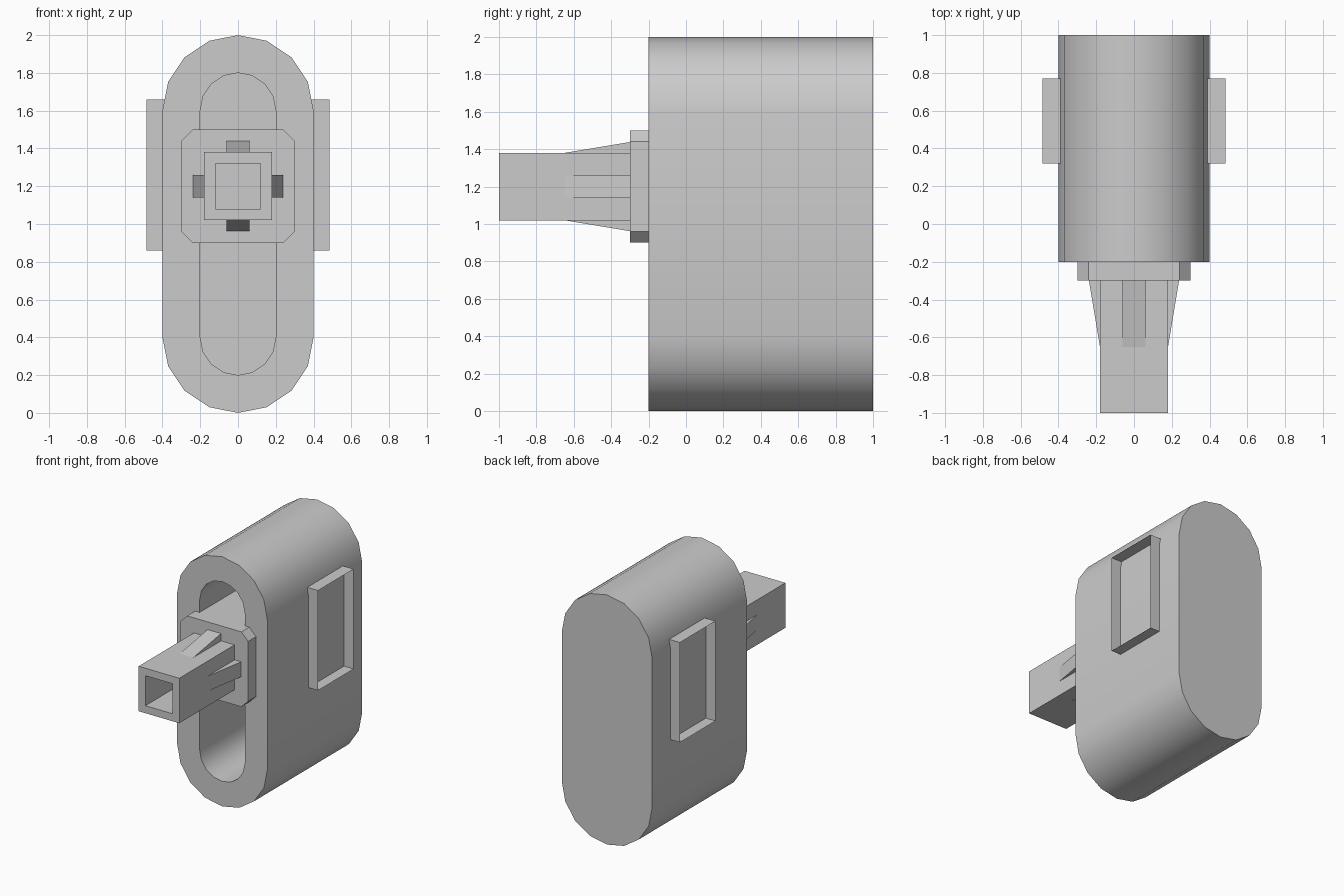
import bpy, math

if "Cube" in bpy.data.objects:
    bpy.data.objects.remove(bpy.data.objects["Cube"])


def make(name, verts, faces, smooth=False):
    mesh = bpy.data.meshes.new(name)
    mesh.from_pydata(verts, [], faces)
    mesh.update()
    ob = bpy.data.objects.new(name, mesh)
    bpy.context.collection.objects.link(ob)
    if smooth:
        bpy.context.view_layer.objects.active = ob
        ob.select_set(True)
        bpy.ops.object.shade_smooth_by_angle(angle=math.radians(35))
        ob.select_set(False)
    return ob


def stadium(r, z0, z1, n=8):
    """Counter-clockwise (seen from the front) slot outline in x, z."""
    pts = [(r * math.cos(math.pi * i / n), z1 - r + r * math.sin(math.pi * i / n)) for i in range(n + 1)]
    return pts + [(-x, z0 + z1 - z) for x, z in pts]


def rect(r, zc):
    return [(r, zc - r), (r, zc + r), (-r, zc + r), (-r, zc - r)]


def pocketed(name, outer, inner, y0, y1, y_floor, smooth=False):
    """Solid extruded along y with a blind pocket in its front face."""
    n = len(outer)
    verts = []
    for loop, y in ((outer, y1), (outer, y0), (inner, y0), (inner, y_floor)):
        verts += [(x, y, z) for x, z in loop]
    faces = []
    for k in range(3):
        for i in range(n):
            j = (i + 1) % n
            faces.append((k * n + i, k * n + j, (k + 1) * n + j, (k + 1) * n + i))
    faces.append(tuple(reversed(range(n))))
    faces.append(tuple(range(3 * n, 4 * n)))
    return make(name, verts, faces, smooth)


def prism(name, loop, y0, y1):
    n = len(loop)
    verts = [(x, y, z) for y in (y0, y1) for x, z in loop]
    faces = [(i, i + n, (i + 1) % n + n, (i + 1) % n) for i in range(n)]
    faces += [tuple(range(n)), tuple(reversed(range(n, 2 * n)))]
    return make(name, verts, faces)


ZC = 1.2

# Rounded body with a deep slot in the front
pocketed("body", stadium(0.4, 0, 2), stadium(0.2, 0.2, 1.8), -0.2, 1.0, 0.8, True)

# Chamfered mounting block running back into the slot
a, b = 0.3, 0.24
octagon = [(a, -b), (a, b), (b, a), (-b, a), (-a, b), (-a, -b), (-b, -a), (b, -a)]
prism("mounting_block", [(x, ZC + z) for x, z in octagon], -0.3, 0.8)

# Hollow square barrel
pocketed("barrel", rect(0.18, ZC), rect(0.12, ZC), -1.0, -0.3, -0.3)

# Four tapered ribs around the barrel
for k, side in enumerate(("right", "top", "left", "bottom")):
    c, s = round(math.cos(k * math.pi / 2)), round(math.sin(k * math.pi / 2))
    wedge = [(r, y, t) for t in (-0.06, 0.06)
             for r, y in ((0.17, -0.65), (0.18, -0.65), (0.24, -0.29), (0.17, -0.29))]
    verts = [(r * c - t * s, y, ZC + r * s + t * c) for r, y, t in wedge]
    make("rib_" + side, verts, [(3, 2, 1, 0), (4, 5, 6, 7), (0, 1, 5, 4),
                                (1, 2, 6, 5), (2, 3, 7, 6), (3, 0, 4, 7)])

# Thin open rims on both flanks
for side, sx in (("right", 1), ("left", -1)):
    corners = [(0.32, 0.86), (0.77, 0.86), (0.77, 1.66), (0.32, 1.66)]
    verts = [(sx * x, y, z) for x in (0.39, 0.485) for y, z in corners]
    faces = [(i, (i + 1) % 4, (i + 1) % 4 + 4, i + 4) for i in range(4)]
    if sx < 0:
        faces = [f[::-1] for f in faces]
    make("side_rim_" + side, verts, faces)
